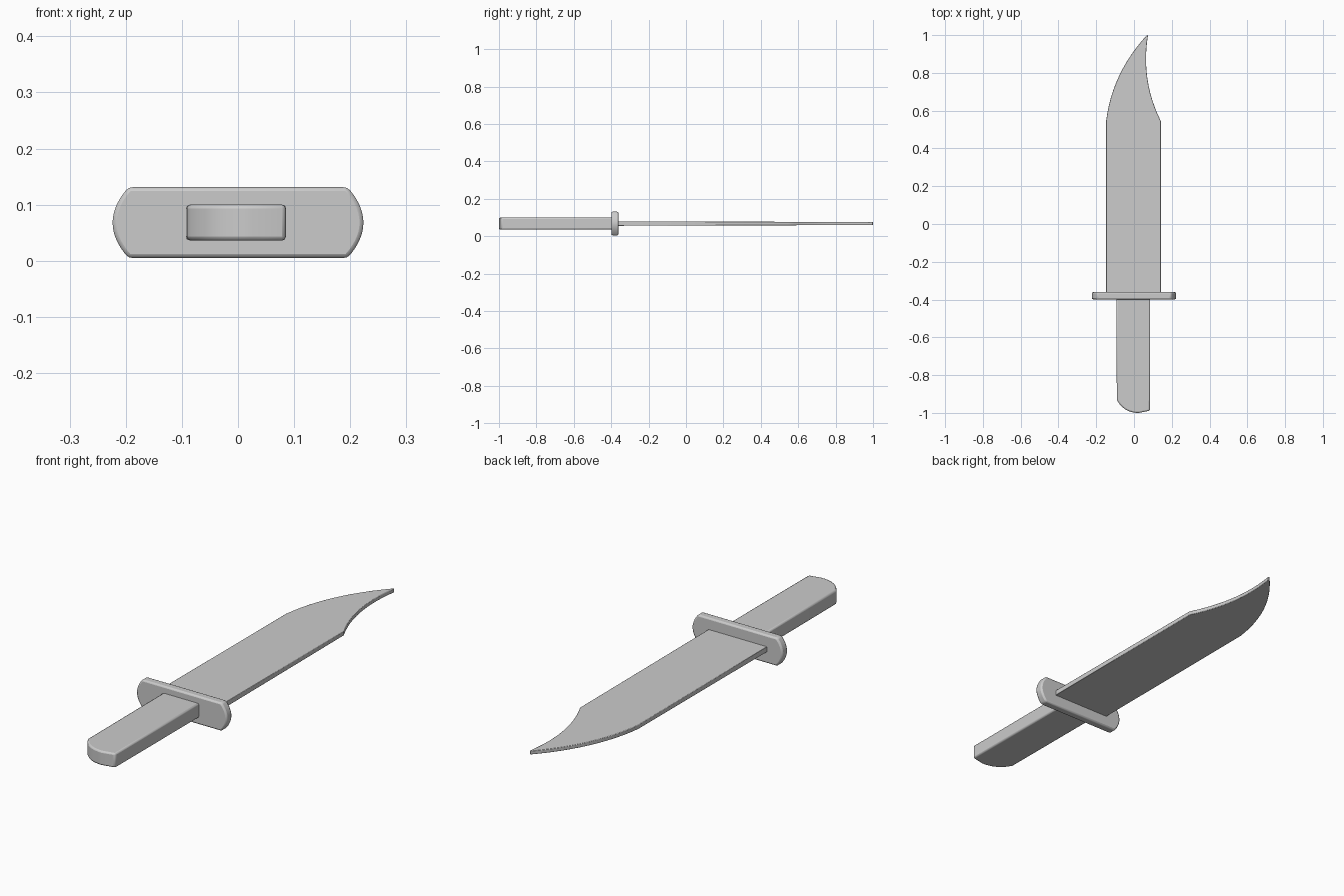
import bpy, bmesh, math

if "Cube" in bpy.data.objects:
    bpy.data.objects.remove(bpy.data.objects["Cube"])

MID = 0.068  # height of the flat centre plane

grey = bpy.data.materials.new("plain grey")
grey.diffuse_color = (0.6, 0.6, 0.6, 1)
grey.use_nodes = True
grey.node_tree.nodes["Principled BSDF"].inputs["Base Color"].default_value = grey.diffuse_color


def bezier(p0, p1, p2, n=12):
    """Points on a quadratic curve, both ends included."""
    pts = []
    for i in range(n + 1):
        t = i / n
        pts.append(tuple((1 - t) ** 2 * a + 2 * t * (1 - t) * b + t * t * c
                         for a, b, c in zip(p0, p1, p2)))
    return pts


def slab(name, outline, place, bevel):
    """Prism from a 2D outline; place(u, v, side) gives the 3D position."""
    bm = bmesh.new()
    low = [bm.verts.new(place(u, v, -1)) for u, v in outline]
    high = [bm.verts.new(place(u, v, 1)) for u, v in outline]
    bm.faces.new(low)
    bm.faces.new(high)
    n = len(outline)
    for i in range(n):
        j = (i + 1) % n
        bm.faces.new((low[i], low[j], high[j], high[i]))
    bmesh.ops.recalc_face_normals(bm, faces=bm.faces[:])
    mesh = bpy.data.meshes.new(name)
    bm.to_mesh(mesh)
    bm.free()
    mesh.materials.append(grey)
    obj = bpy.data.objects.new(name, mesh)
    bpy.context.collection.objects.link(obj)
    mod = obj.modifiers.new("soft edges", 'BEVEL')
    mod.width = bevel
    mod.segments = 2
    mod.limit_method = 'ANGLE'
    mod.angle_limit = math.radians(40)
    bpy.ops.object.select_all(action='DESELECT')
    obj.select_set(True)
    bpy.context.view_layer.objects.active = obj
    bpy.ops.object.shade_smooth_by_angle(angle=math.radians(35))
    return obj


# Blade: convex cutting edge, concave clipped back, slightly thinner at the tip
edge = bezier((-0.147, 0.55), (-0.115, 0.80), (0.068, 1.0))
clip = bezier((0.074, 0.998), (0.035, 0.76), (0.142, 0.545))
blade_outline = [(-0.147, -0.38)] + edge + clip + [(0.142, -0.38)]
slab("blade", blade_outline,
     lambda x, y, s: (x, y, MID + s * (0.012 - 0.004 * (y + 0.38) / 1.38)),
     0.002)

# Guard: upright cross plate with bowed ends
right_end = bezier((0.195, 0.005), (0.252, MID), (0.195, 0.131), 14)
left_end = [(-x, z) for x, z in reversed(right_end)]
slab("guard", right_end + left_end,
     lambda x, z, s: (x, -0.38 + s * 0.019, z), 0.007)

# Handle: flat bar with a rounded corner at the butt
butt = bezier((-0.091, -0.93), (-0.055, -1.0), (0.025, -1.0), 10)
handle_outline = [(-0.093, -0.38)] + butt + [(0.085, -0.988), (0.086, -0.38)]
slab("handle", handle_outline,
     lambda x, y, s: (x, y, MID + s * 0.032), 0.007)
